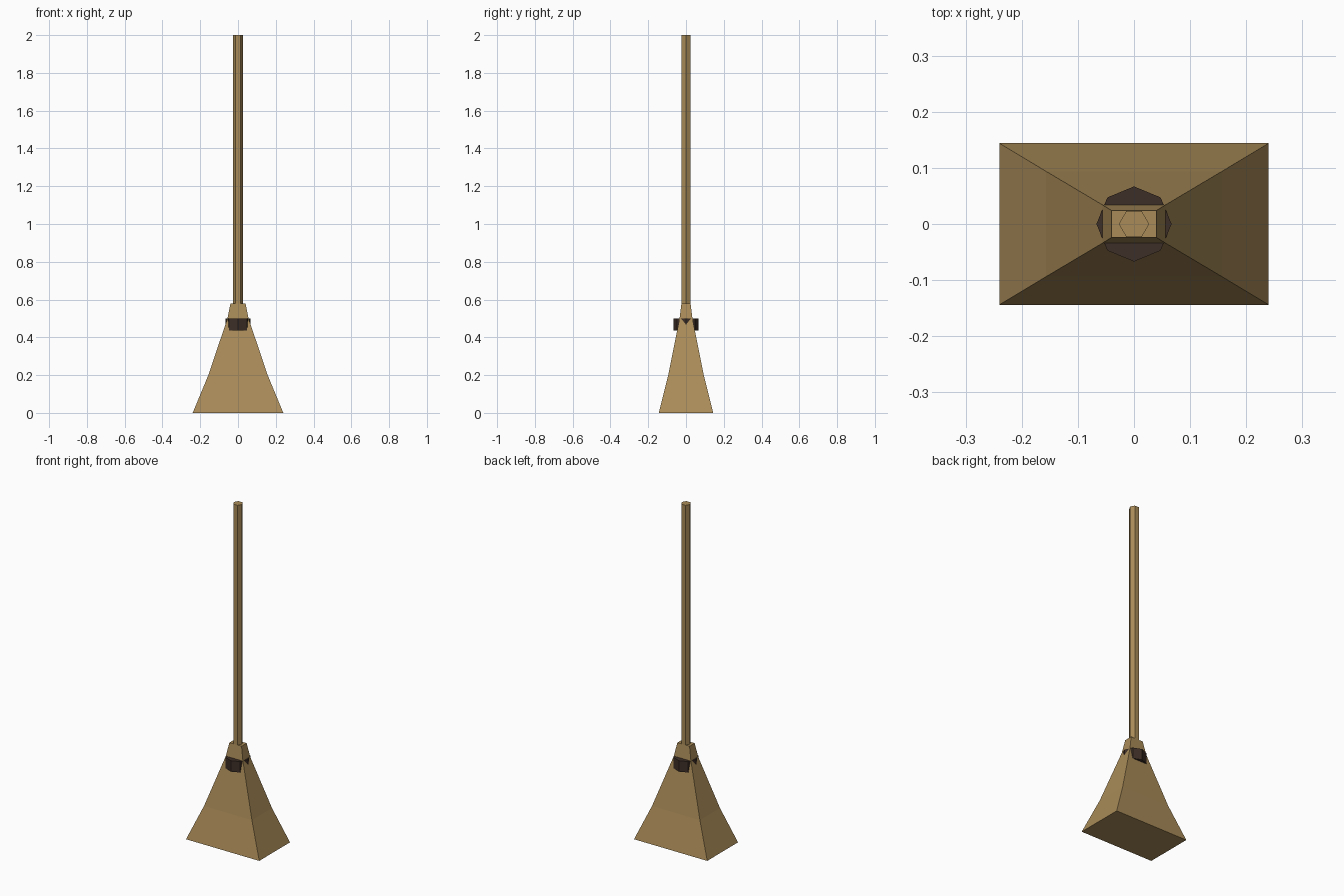
import bpy, bmesh, math

if "Cube" in bpy.data.objects:
    bpy.data.objects.remove(bpy.data.objects["Cube"])


def material(name, rgb):
    m = bpy.data.materials.new(name)
    m.diffuse_color = (*rgb, 1)
    m.use_nodes = True
    m.node_tree.nodes["Principled BSDF"].inputs["Base Color"].default_value = m.diffuse_color
    return m


straw = material("straw_brown", (0.40, 0.26, 0.098))
dark = material("dark_binding", (0.048, 0.028, 0.020))


def ngon(n, r, z):
    return [(r * math.cos(math.tau * i / n), r * math.sin(math.tau * i / n), z)
            for i in range(n)]


def rect(x, y, z):
    return [(x, y, z), (-x, y, z), (-x, -y, z), (x, -y, z)]


def loft(name, rings, mat):
    """Closed flat-faced solid through rings listed from bottom to top."""
    bm = bmesh.new()
    loops = [[bm.verts.new(p) for p in ring] for ring in rings]
    n = len(loops[0])
    for a, b in zip(loops, loops[1:]):
        for i in range(n):
            j = (i + 1) % n
            bm.faces.new((a[i], a[j], b[j], b[i]))
    bm.faces.new(loops[0][::-1])
    bm.faces.new(loops[-1])
    bmesh.ops.recalc_face_normals(bm, faces=bm.faces)
    mesh = bpy.data.meshes.new(name)
    bm.to_mesh(mesh)
    bm.free()
    mesh.materials.append(mat)
    obj = bpy.data.objects.new(name, mesh)
    bpy.context.collection.objects.link(obj)
    return obj


# flared bristle head
loft("bristle_head", [rect(0.24, 0.144, 0), rect(0.157, 0.094, 0.2),
                      rect(0.056, 0.034, 0.5), rect(0.04, 0.024, 0.58)], straw)
# eight-sided binding around the neck
loft("binding", [ngon(8, 0.067, 0.435), ngon(8, 0.067, 0.5)], dark)
# six-sided handle, sunk into the head
loft("handle", [ngon(6, 0.027, 0.54), ngon(6, 0.027, 2.0)], straw)
